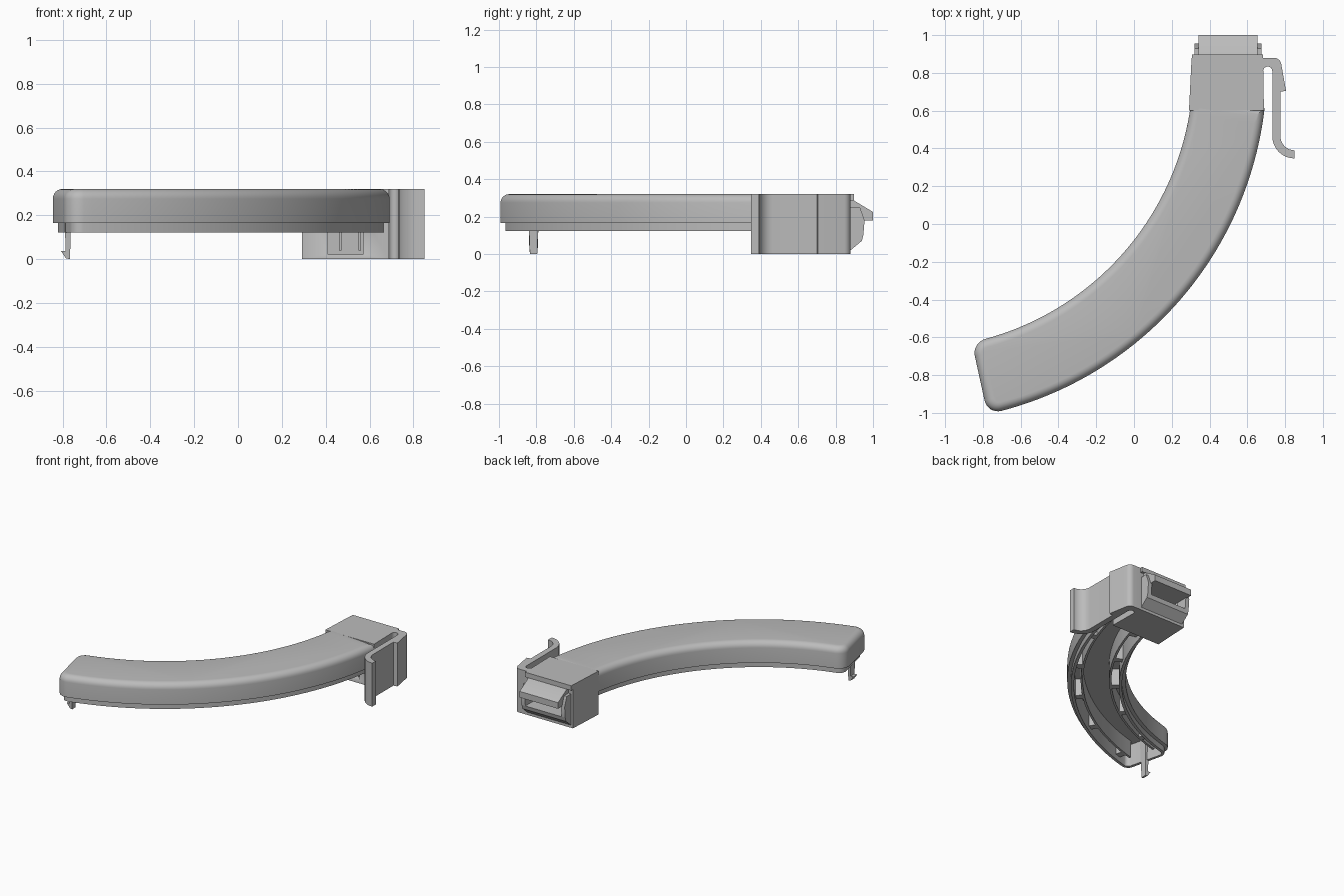
import bpy, bmesh
from math import sin, cos, pi, radians
from mathutils import Vector

if "Cube" in bpy.data.objects:
    bpy.data.objects.remove(bpy.data.objects["Cube"])

grey = bpy.data.materials.new("plain_grey")
grey.use_nodes = True
grey.diffuse_color = (0.5, 0.5, 0.5, 1)
grey.node_tree.nodes["Principled BSDF"].inputs["Base Color"].default_value = (0.5, 0.5, 0.5, 1)

# Arc that the whole cover follows
CX, CY, R_IN, R_OUT = -1.176, 0.83, 1.49, 1.88
START, END = radians(-6.6), radians(-77.7)
R_MID = (R_IN + R_OUT) / 2


def polar(r, a):
    return CX + r * cos(a), CY + r * sin(a)


def finish(name, bm, smooth=True):
    bmesh.ops.recalc_face_normals(bm, faces=bm.faces)
    mesh = bpy.data.meshes.new(name)
    bm.to_mesh(mesh)
    bm.free()
    mesh.materials.append(grey)
    obj = bpy.data.objects.new(name, mesh)
    bpy.context.collection.objects.link(obj)
    bpy.ops.object.select_all(action='DESELECT')
    obj.select_set(True)
    bpy.context.view_layer.objects.active = obj
    if smooth:
        bpy.ops.object.shade_smooth_by_angle(angle=radians(30))
    return obj


def loft(name, rings):
    """Skin a stack of equal outlines and cap both ends."""
    bm = bmesh.new()
    loops = [[bm.verts.new(p) for p in ring] for ring in rings]
    n = len(loops[0])
    for a, b in zip(loops, loops[1:]):
        for i in range(n):
            j = (i + 1) % n
            bm.faces.new((a[i], a[j], b[j], b[i]))
    bm.faces.new(loops[0])
    bm.faces.new(loops[-1])
    return finish(name, bm)


def prism(name, pts, lo, hi, axis):
    """Extrude a 2D profile along x, y or z."""
    place = {'x': lambda p, d: (d, p[0], p[1]),
             'y': lambda p, d: (p[0], d, p[1]),
             'z': lambda p, d: (p[0], p[1], d)}[axis]
    return loft(name, [[place(p, d) for p in pts] for d in (lo, hi)])


def cut(obj, *box):
    x0, x1, y0, y1, z0, z1 = box
    cutter = prism("cutter", [(x0, y0), (x1, y0), (x1, y1), (x0, y1)], z0, z1, 'z')
    cutter.hide_render = True
    mod = obj.modifiers.new("opening", 'BOOLEAN')
    mod.operation, mod.solver, mod.object = 'DIFFERENCE', 'EXACT', cutter
    bpy.context.view_layer.objects.active = obj
    bpy.ops.object.modifier_apply(modifier=mod.name)
    bpy.data.objects.remove(cutter)


def footprint(inset, z, steps=56):
    """Curved strip with two rounded corners at its free end."""
    ri, ro = R_IN + inset, R_OUT - inset
    a0, a1 = START - inset / R_MID, END + inset / R_MID
    c = max(0.075 - inset, 0.012)
    pts = []
    stop = a1 + c / ro
    pts += [polar(ro, a0 + (stop - a0) * i / steps) for i in range(steps)]
    for k in range(9):
        t = k / 8 * pi / 2
        r = ro - c + c * cos(t)
        pts.append(polar(r, a1 + c * (1 - sin(t)) / r))
    for k in range(9):
        t = k / 8 * pi / 2
        r = ri + c - c * sin(t)
        pts.append(polar(r, a1 + c * (1 - cos(t)) / r))
    stop = a1 + c / ri
    pts += [polar(ri, stop + (a0 - stop) * i / steps) for i in range(1, steps + 1)]
    return [(x, y, z) for x, y in pts]


# Curved cover: hollow inside, stepped lip, rounded top edge
ROUND = 0.045
levels = [(0.045, 0.285), (0.045, 0.122), (0.025, 0.122), (0.025, 0.165), (0, 0.165)]
levels += [(ROUND * (1 - cos(k * pi / 12)), 0.32 - ROUND + ROUND * sin(k * pi / 12))
           for k in range(7)]
loft("curved_cover", [footprint(i, z) for i, z in levels])


def arc_bar(name, r0, r1, a0, a1, z0, z1, steps):
    a0, a1 = radians(a0), radians(a1)
    angles = [a0 + (a1 - a0) * i / steps for i in range(steps + 1)]
    pts = [polar(r1, a) for a in angles] + [polar(r0, a) for a in reversed(angles)]
    return prism(name, pts, z0, z1, 'z')


# Long rails and small bridging tabs on the underside
for side, r in (("inner", 1.585), ("outer", 1.775)):
    arc_bar(side + "_rail", r, r + 0.015, -8, -75, 0.16, 0.29, 48)
for n in range(5):
    a = -16 - 13 * n
    arc_bar("inner_tab", 1.53, 1.59, a, a - 1.6, 0.16, 0.29, 2)
    arc_bar("outer_tab", 1.785, 1.84, a - 4, a - 5.6, 0.16, 0.29, 2)

# End housing with a front slot and a rear socket
housing = prism("end_housing", [(0.291, 0.6), (0.688, 0.6), (0.683, 0.88), (0.305, 0.88)],
                0, 0.32, 'z')
cut(housing, 0.41, 0.57, 0.55, 0.72, 0.022, 0.2)
cut(housing, 0.35, 0.645, 0.76, 0.95, 0.1, 0.18)
prism("housing_top_lip", [(0.87, 0.32), (0.898, 0.32), (0.898, 0.285), (0.87, 0.285)],
      0.306, 0.683, 'x')

# Frame and guide post seen in the front slot
for x in (0.46, 0.55):
    prism("slot_guide", [(x, 0.61), (x + 0.012, 0.61), (x + 0.012, 0.73), (x, 0.73)],
          0.04, 0.2, 'z')

# Rear plug: sloping upper tongue and tapered lower jaw
prism("plug_tongue", [(0.86, 0.29), (0.9, 0.285), (1.0, 0.225), (1.0, 0.18), (0.86, 0.18)],
      0.342, 0.655, 'x')
prism("plug_jaw", [(0.87, 0.02), (0.88, 0.02), (0.94, 0.07), (0.948, 0.1), (0.87, 0.1)],
      0.32, 0.675, 'x')
for x in (0.32, 0.645):
    prism("plug_cheek", [(0.87, 0.1), (0.948, 0.1), (0.955, 0.18), (0.93, 0.25), (0.87, 0.25)],
          x, x + 0.03, 'x')


def bend(cx, cy, r, t0, t1, steps=8):
    return [(cx + r * cos(radians(t0 + (t1 - t0) * i / steps)),
             cy + r * sin(radians(t0 + (t1 - t0) * i / steps))) for i in range(steps + 1)]


# Springy side latch with a barb and a curled thumb end
latch = [(0.67, 0.88)] + bend(0.74, 0.84, 0.04, 90, 10, 6)
latch += [(0.805, 0.705), (0.775, 0.7)]
latch += bend(0.85, 0.465, 0.075, 180, 270)
latch += bend(0.85, 0.465, 0.118, 270, 180)
latch += bend(0.708, 0.81, 0.024, 0, 180)
latch += [(0.684, 0.79), (0.67, 0.79)]
prism("side_latch", latch, 0, 0.32, 'z')

# Tapered hook below the free end
hook = prism("end_hook", [(-0.76, 0.29), (-0.766, 0), (-0.785, 0.004), (-0.808, 0.038),
                          (-0.786, 0.038), (-0.794, 0.29)], -0.845, -0.785, 'y')
for v in hook.data.vertices:
    taper = 0.65 + 0.35 * min(v.co.z / 0.12, 1)
    v.co.y = -0.815 + (v.co.y + 0.815) * taper
